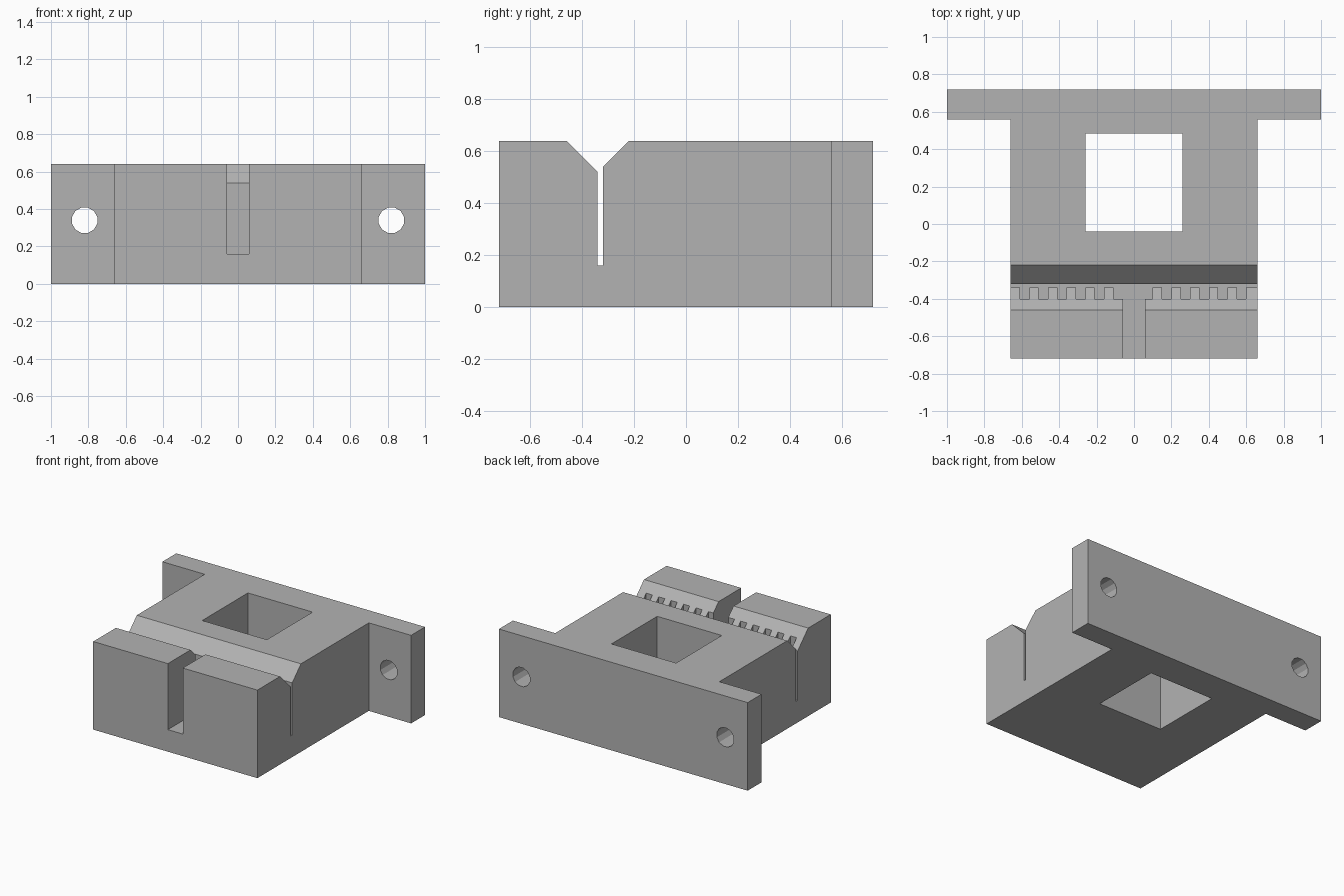
import bpy, bmesh, math
from mathutils import Vector

cube = bpy.data.objects.get("Cube")
if cube:
    bpy.data.objects.remove(cube, do_unlink=True)

HEIGHT = 0.64
FLOOR = 0.16          # bottom of the slots
JAW, BODY = -0.34, -0.32   # the two walls of the thin slot

grey = bpy.data.materials.new("plain grey")
grey.use_nodes = True
colour = (0.45, 0.45, 0.45, 1)
grey.diffuse_color = colour
grey.node_tree.nodes["Principled BSDF"].inputs["Base Color"].default_value = colour


def prism(name, outline, along):
    """Extrude a closed outline of 3D points along a vector."""
    bm = bmesh.new()
    face = bm.faces.new([bm.verts.new(p) for p in outline])
    new = bmesh.ops.extrude_face_region(bm, geom=[face])["geom"]
    verts = [g for g in new if isinstance(g, bmesh.types.BMVert)]
    bmesh.ops.translate(bm, verts=verts, vec=Vector(along))
    bmesh.ops.recalc_face_normals(bm, faces=bm.faces)
    mesh = bpy.data.meshes.new(name)
    bm.to_mesh(mesh)
    bm.free()
    mesh.materials.append(grey)
    obj = bpy.data.objects.new(name, mesh)
    bpy.context.collection.objects.link(obj)
    return obj


def plan(name, points, bottom, top):
    return prism(name, [(x, y, bottom) for x, y in points], (0, 0, top - bottom))


# Block with a wide mounting flange along the back
half = [(0.66, -0.72), (0.66, 0.56), (1, 0.56), (1, 0.72)]
block = plan("clamp_block", half + [(-x, y) for x, y in reversed(half)], 0, HEIGHT)

# Square window through the block
window = plan("window_cutter",
              [(-0.26, -0.04), (0.26, -0.04), (0.26, 0.485), (-0.26, 0.485)], -0.1, 0.8)

# Thin cross slot with a toothed front wall and a channel to the front
comb = [(0.8, BODY), (-0.8, BODY), (-0.8, JAW)]
for side, first in ((-1, -0.61), (1, 0.15)):
    for i in range(5):
        x = first + 0.1 * i
        comb += [(x, JAW), (x, -0.4), (x + 0.05, -0.4), (x + 0.05, JAW)]
    if side < 0:
        comb += [(-0.11, JAW), (-0.11, -0.4), (-0.06, -0.4), (-0.06, -0.8),
                 (0.06, -0.8), (0.06, -0.4), (0.1, -0.4), (0.1, JAW)]
comb.append((0.8, JAW))
slot = plan("slot_cutter", comb, FLOOR, 0.8)

# V-shaped lead-in above the slot
vee = [(-0.48, 0.66), (JAW, 0.52), (BODY, 0.54), (-0.2, 0.66)]
lead_in = prism("lead_in_cutter", [(-0.8, y, z) for y, z in vee], (1.6, 0, 0))

# Bolt holes through both flange wings
cutters = [window, slot, lead_in]
for side, x in (("left", 0.82), ("right", -0.82)):
    ring = [math.tau * (i + 0.5) / 12 for i in range(12)]
    cutters.append(prism(side + "_bolt_hole_cutter",
                         [(x + 0.07 * math.cos(a), 0.5, 0.34 + 0.07 * math.sin(a)) for a in ring],
                         (0, 0.3, 0)))

# Cut everything out, then remove the cutters
for cutter in cutters:
    cutter.hide_render = True
    mod = block.modifiers.new(cutter.name, 'BOOLEAN')
    mod.operation = 'DIFFERENCE'
    mod.solver = 'EXACT'
    mod.object = cutter
bpy.context.view_layer.update()
cut = bpy.data.meshes.new_from_object(block.evaluated_get(bpy.context.evaluated_depsgraph_get()))
block.modifiers.clear()
block.data = cut
cut.materials.clear()
cut.materials.append(grey)
for poly in cut.polygons:
    poly.material_index = 0
    poly.use_smooth = False
for cutter in cutters:
    bpy.data.objects.remove(cutter, do_unlink=True)
